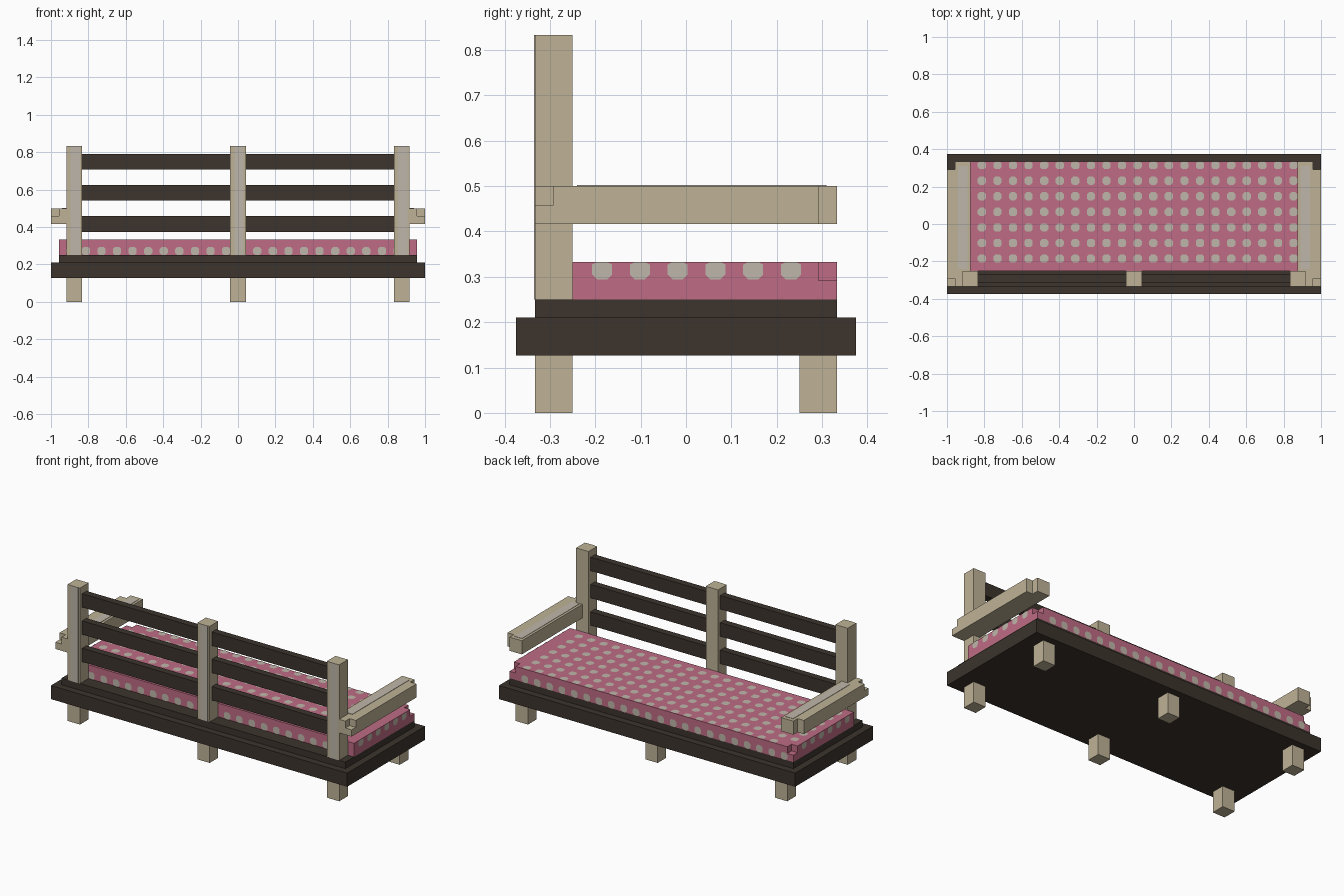
import bpy
import bmesh
import math

if "Cube" in bpy.data.objects:
    bpy.data.objects.remove(bpy.data.objects["Cube"])


def material(name, rgb):
    m = bpy.data.materials.new(name)
    m.diffuse_color = (*rgb, 1)
    m.use_nodes = True
    m.node_tree.nodes["Principled BSDF"].inputs["Base Color"].default_value = m.diffuse_color
    return m


DARK = material("dark_wood", (0.045, 0.034, 0.026))
BEIGE = material("pale_wood", (0.52, 0.45, 0.31))
PINK = material("pink_fabric", (0.52, 0.15, 0.235))
GREY = material("warm_grey", (0.52, 0.47, 0.40))


def finish(name, bm, mat):
    me = bpy.data.meshes.new(name)
    bm.to_mesh(me)
    bm.free()
    ob = bpy.data.objects.new(name, me)
    bpy.context.collection.objects.link(ob)
    if mat:
        me.materials.append(mat)
    return ob


def box(name, x, y, z, mat):
    """Box from (low, high) ranges on each axis."""
    r = [sorted(v) for v in (x, y, z)]
    bm = bmesh.new()
    bmesh.ops.create_cube(bm, size=1)
    for v in bm.verts:
        v.co = [a + (b - a) * (c + 0.5) for (a, b), c in zip(r, v.co)]
    return finish(name, bm, mat)


def notch(ob, x, y, z):
    """Cut a box-shaped corner away."""
    cutter = box(ob.name + "_cutter", x, y, z, None)
    cutter.hide_render = True
    cutter.hide_viewport = True
    cutter.display_type = 'WIRE'
    mod = ob.modifiers.new("notch", 'BOOLEAN')
    mod.operation = 'DIFFERENCE'
    mod.solver = 'EXACT'
    mod.object = cutter


FRONT = (-0.333, -0.25)
BACK = (0.25, 0.333)

# Base slab and raised platform
box("base", (-1, 1), (-0.375, 0.375), (0.127, 0.21), DARK)
box("platform", (-0.958, 0.958), (-0.333, 0.333), (0.21, 0.25), DARK)

# Legs and backrest posts
for cx in (-0.875, 0, 0.875):
    span = (cx - 0.0417, cx + 0.0417)
    box("front_leg", span, FRONT, (0, 0.127), BEIGE)
    box("back_leg", span, BACK, (0, 0.127), BEIGE)
    box("post", span, FRONT, (0.25, 0.833), BEIGE)
    box("post_grain", (cx - 0.02, cx + 0.03), (-0.335, -0.332), (0.25, 0.833), GREY)

# Backrest slats
for s in (-1, 1):
    for z in (0.375, 0.542, 0.708):
        box("slat", (s * 0.0417, s * 0.8333), (-0.3125, -0.27), (z, z + 0.083), DARK)

# Armrests with notched outer corners
for s in (-1, 1):
    arm = box("armrest", (s * 0.875, s), (-0.333, 0.333), (0.417, 0.5), BEIGE)
    notch(arm, (s * 0.958, s * 1.1), (0.292, 0.4), (0.4, 0.6))
    notch(arm, (s * 0.958, s * 1.1), (-0.4, -0.292), (0.458, 0.6))
    box("armrest_grain", (s * 0.89, s * 0.94), (-0.24, 0.31), (0.499, 0.502), GREY)

# Cushion with notched back corners
cushion = box("cushion", (-0.958, 0.958), (-0.25, 0.333), (0.25, 0.333), PINK)
for s in (-1, 1):
    notch(cushion, (s * 0.917, s * 1.1), (0.292, 0.4), (0.292, 0.4))

# Spots on the cushion, rounded squares lying on each face
bm = bmesh.new()


def spot(u, v, place, vmax=9):
    pts = []
    for a, b in ((1, .5), (.5, 1), (-.5, 1), (-1, .5), (-1, -.5), (-.5, -1), (.5, -1), (1, -.5)):
        pts.append(place(u + a * 0.022, min(v + b * 0.022, vmax)))
    bm.faces.new([bm.verts.new(p) for p in pts])


columns = [-0.8967 + 0.0833 * i for i in range(22)]
rows = [-0.185 + 0.0833 * i for i in range(7)]
for x in columns:
    for y in rows:
        if abs(x) < 0.89 or y < 0.27:
            spot(x, y, lambda u, v: (u, v, 0.335), 0.333)
    spot(x, 0.272, lambda u, v: (u, -0.252, v))
    spot(-x, 0.272, lambda u, v: (-u, 0.335, v))
for y in rows[:6]:
    spot(y, 0.316, lambda u, v: (0.96, u, v), 0.333)
    spot(-y, 0.316, lambda u, v: (-0.96, -u, v), 0.333)
# Face every spot outward
bm.normal_update()
for f in bm.faces:
    c = f.calc_center_median()
    if c.z > 0.334:
        out = f.normal.z
    elif abs(c.x) > 0.959:
        out = f.normal.x * c.x
    else:
        out = f.normal.y * c.y
    if out < 0:
        f.normal_flip()
finish("cushion_spots", bm, GREY)
